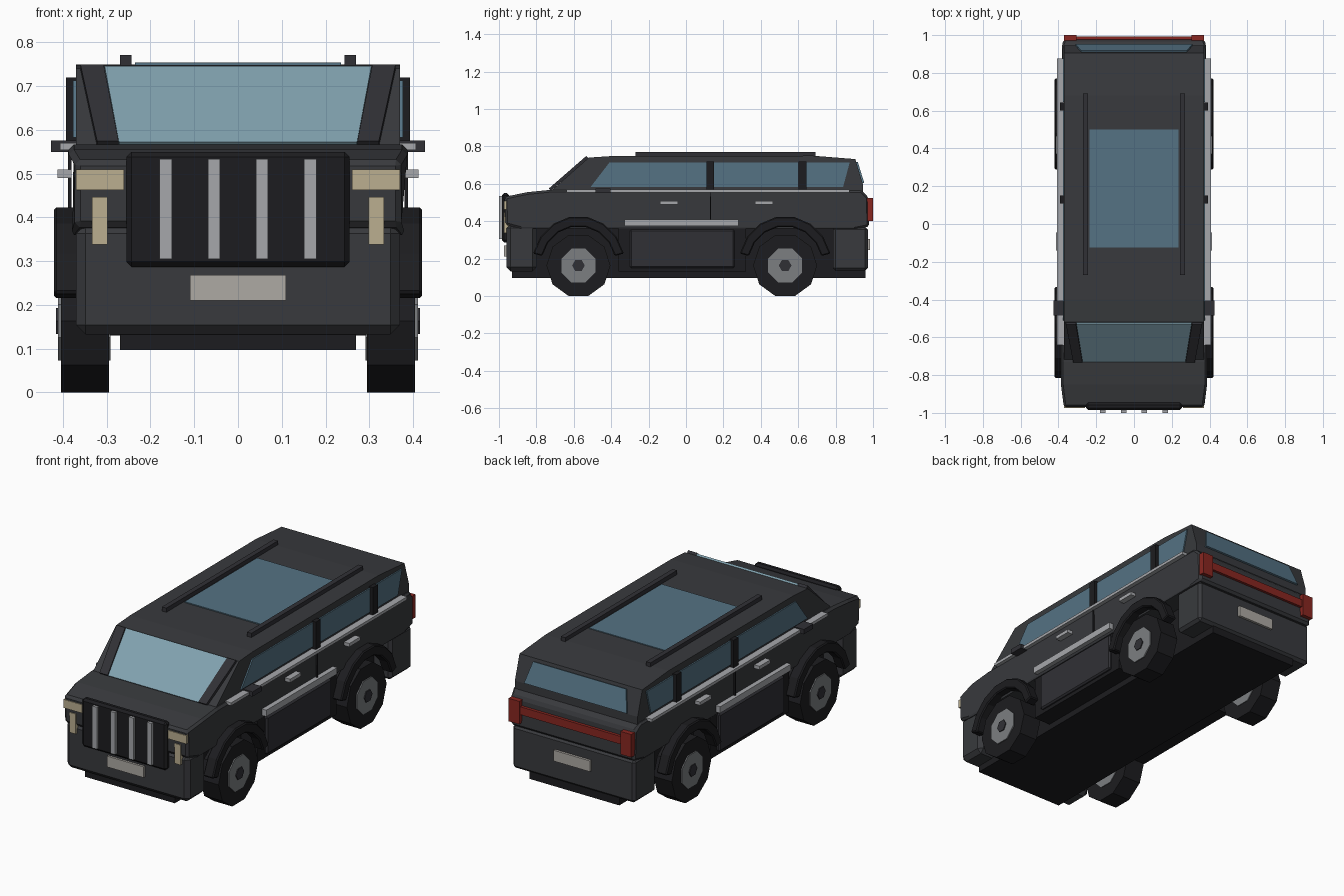
import bpy, bmesh, math
from mathutils import Vector

if "Cube" in bpy.data.objects:
    bpy.data.objects.remove(bpy.data.objects["Cube"])


def material(name, r, g, b):
    m = bpy.data.materials.new(name)
    m.diffuse_color = (r, g, b, 1)
    m.use_nodes = True
    m.node_tree.nodes["Principled BSDF"].inputs["Base Color"].default_value = m.diffuse_color
    return m


PAINT = material("dark_paint", 0.04, 0.042, 0.047)
PANEL = material("panel", 0.03, 0.03, 0.036)
BLACK = material("black_trim", 0.012, 0.012, 0.014)
GLASS = material("glass", 0.09, 0.17, 0.23)
SCREEN = material("windshield_glass", 0.22, 0.36, 0.43)
SILVER = material("silver", 0.38, 0.39, 0.41)
RIM = material("rim_grey", 0.2, 0.21, 0.22)
CREAM = material("lamp", 0.5, 0.43, 0.28)
PLATE = material("plate", 0.42, 0.4, 0.37)
RED = material("tail_red", 0.25, 0.02, 0.015)


def prism(name, pts, offset, mat, bevel=0, mirror=False):
    """Solid made by sweeping a 3D polygon along an offset vector."""
    bm = bmesh.new()
    off = Vector(offset)
    a = [bm.verts.new(p) for p in pts]
    b = [bm.verts.new(Vector(p) + off) for p in pts]
    bm.faces.new(a)
    bm.faces.new(b[::-1])
    n = len(pts)
    for i in range(n):
        j = (i + 1) % n
        bm.faces.new((a[i], b[i], b[j], a[j]))
    bmesh.ops.recalc_face_normals(bm, faces=bm.faces)
    me = bpy.data.meshes.new(name)
    bm.to_mesh(me)
    bm.free()
    me.materials.append(mat)
    ob = bpy.data.objects.new(name, me)
    bpy.context.collection.objects.link(ob)
    if bevel:
        mod = ob.modifiers.new("Bevel", "BEVEL")
        mod.width = bevel
        mod.segments = 1
        mod.limit_method = "ANGLE"
    if mirror:
        ob.modifiers.new("Mirror", "MIRROR")
    return ob


def side(name, x0, x1, yz, mat, bevel=0, mirror=False):
    return prism(name, [(x0, y, z) for y, z in yz], (x1 - x0, 0, 0), mat, bevel, mirror)


def box(name, x, y, z, mat, bevel=0, mirror=False):
    return side(name, x[0], x[1], [(y[0], z[0]), (y[1], z[0]), (y[1], z[1]), (y[0], z[1])], mat, bevel, mirror)


def ring(cy, cz, r, n, start=0.0):
    return [(cy + r * math.cos(start + math.tau * i / n), cz + r * math.sin(start + math.tau * i / n)) for i in range(n)]


# Main hull, narrowed a little at nose and tail
hull = side("body_hull", -0.387, 0.387, [
    (-0.965, 0.38), (-0.88, 0.36), (0.9, 0.36), (0.98, 0.37), (0.975, 0.53),
    (0.94, 0.565), (-0.73, 0.567), (-0.85, 0.555), (-0.97, 0.53)], PAINT, 0.012)
for v in hull.data.vertices:
    if v.co.y < -0.9 or v.co.y > 0.95:
        v.co.x *= 0.96

# Cabin
cabin = side("cabin", -0.37, 0.37, [
    (-0.73, 0.555), (-0.52, 0.74), (-0.4, 0.748), (0.68, 0.75),
    (0.905, 0.732), (0.945, 0.6), (0.945, 0.55)], PAINT)

# Underside, bumpers and lower doors
box("chassis", (-0.27, 0.27), (-0.93, 0.96), (0.097, 0.4), BLACK)
box("front_bumper", (-0.37, 0.37), (-0.96, -0.8), (0.132, 0.385), PAINT, 0.022)
box("rear_bumper", (-0.37, 0.37), (0.785, 0.972), (0.135, 0.37), PAINT, 0.015)
box("lower_body", (-0.37, 0.37), (-0.36, 0.32), (0.13, 0.38), BLACK)
box("door_lower_panel", (0.36, 0.385), (-0.3, 0.26), (0.15, 0.355), PANEL, 0.008, True)
box("door_strip", (0.37, 0.402), (-0.33, 0.28), (0.375, 0.41), SILVER, 0, True)

# Wheels and flares
for label, cy in (("front", -0.575), ("rear", 0.53)):
    cz = 0.163
    side(label + "_tyre", 0.295, 0.405, ring(cy, cz, 0.171, 10), BLACK, 0, True)
    side(label + "_rim", 0.291, 0.411, ring(cy, cz, 0.098, 8, math.pi / 8), RIM, 0, True)
    side(label + "_hub", 0.4, 0.416, ring(cy, cz, 0.034, 6), PANEL, 0, True)
    arc = [math.radians(14 + 152 * i / 7) for i in range(8)]
    flare = [(cy + 0.25 * math.cos(a), cz + 0.265 * math.sin(a)) for a in arc]
    flare += [(cy + 0.2 * math.cos(a), cz + 0.21 * math.sin(a)) for a in arc[::-1]]
    side(label + "_flare", 0.36, 0.421, flare, BLACK, 0.006, True)

# Windshield with its pillars, lying on the sloped front
lift = (0, -0.008, 0.009)
top, bot = (-0.522, 0.737), (-0.722, 0.563)
prism("windshield", [(-0.305, *top), (0.305, *top), (0.272, *bot), (-0.272, *bot)], lift, SCREEN)
prism("front_pillar", [(0.307, *top), (0.36, *top), (0.322, *bot), (0.273, *bot)],
      (0, -0.011, 0.012), PANEL, 0, True)

# Rear glass
rt, rb = (0.909, 0.715), (0.944, 0.602)
prism("rear_glass", [(-0.28, *rt), (0.28, *rt), (0.31, *rb), (-0.31, *rb)], (0, 0.009, 0.003), GLASS)

# Side windows and door pillars
for label, yz in (("front", [(-0.51, 0.583), (0.11, 0.583), (0.11, 0.713), (-0.41, 0.713)]),
                  ("middle", [(0.15, 0.583), (0.6, 0.583), (0.6, 0.713), (0.15, 0.713)]),
                  ("rear", [(0.645, 0.583), (0.84, 0.583), (0.875, 0.713), (0.645, 0.713)])):
    side(label + "_side_window", 0.36, 0.377, yz, GLASS, 0, True)
for label, y in (("front", 0.13), ("rear", 0.622)):
    box(label + "_door_pillar", (0.36, 0.393), (y - 0.021, y + 0.021), (0.57, 0.72), BLACK, 0, True)

# Side details
box("belt_trim", (0.37, 0.407), (-0.64, 0.875), (0.554, 0.57), SILVER, 0, True)
box("door_seam", (0.38, 0.389), (0.127, 0.133), (0.41, 0.56), BLACK, 0, True)
box("mirror", (0.36, 0.427), (-0.485, -0.405), (0.55, 0.576), PANEL, 0, True)
for label, y in (("front", -0.14), ("rear", 0.37)):
    box(label + "_door_handle", (0.38, 0.412), (y, y + 0.096), (0.49, 0.509), SILVER, 0, True)

# Roof
box("sunroof", (-0.235, 0.235), (-0.125, 0.5), (0.74, 0.754), GLASS)
box("roof_rail", (0.243, 0.27), (-0.27, 0.692), (0.742, 0.771), PANEL, 0, True)

# Grille and lamps
box("grille", (-0.255, 0.255), (-0.985, -0.945), (0.287, 0.55), BLACK, 0.012)
for x in (0.055, 0.165):
    box("grille_bar", (x - 0.014, x + 0.014), (-1.0, -0.97), (0.305, 0.534), SILVER, 0, True)
box("headlight", (0.26, 0.37), (-0.974, -0.93), (0.463, 0.509), CREAM, 0, True)
box("lower_lamp", (0.298, 0.334), (-0.972, -0.93), (0.338, 0.447), CREAM, 0, True)
box("front_plate", (-0.11, 0.11), (-0.972, -0.94), (0.21, 0.269), PLATE)

# Tail lights and rear plate
box("tail_light", (0.305, 0.37), (0.96, 1.0), (0.4, 0.525), RED, 0, True)
box("tail_light_bar", (-0.31, 0.31), (0.96, 0.992), (0.45, 0.493), RED)
box("rear_plate", (-0.11, 0.11), (0.96, 0.985), (0.247, 0.306), PLATE)
